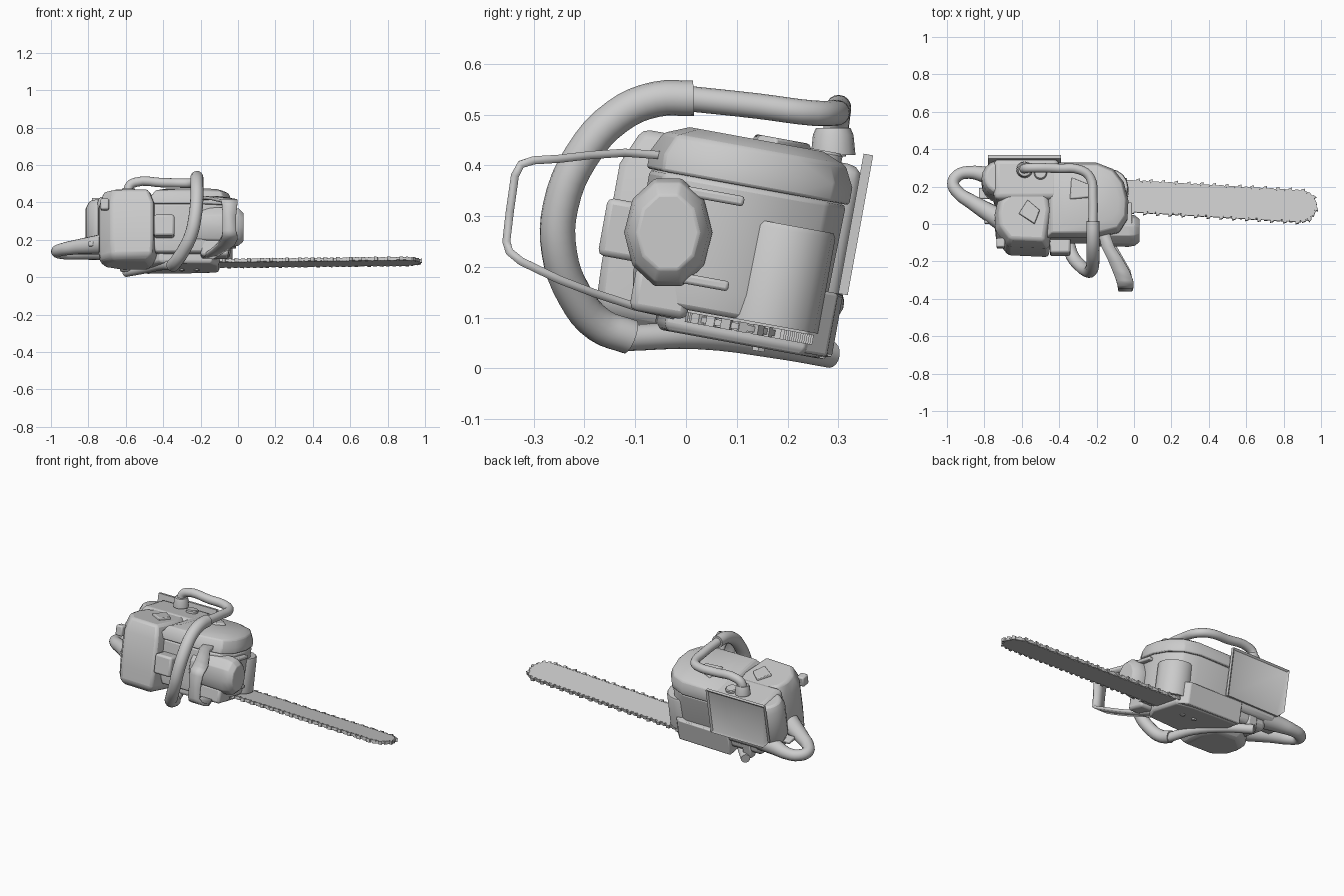
import bpy, bmesh, math
from mathutils import Matrix, Vector

if "Cube" in bpy.data.objects:
    bpy.data.objects.remove(bpy.data.objects["Cube"])

grey = bpy.data.materials.new("plain_grey")
grey.diffuse_color = (0.6, 0.6, 0.6, 1)
grey.use_nodes = True
grey.node_tree.nodes["Principled BSDF"].inputs["Base Color"].default_value = grey.diffuse_color

# The saw lies on its side, rolled slightly about x
PIVOT = Vector((0, 0.1, 0.25))
TILT = Matrix.Translation(PIVOT) @ Matrix.Rotation(-0.18, 4, 'X') @ Matrix.Translation(-PIVOT)


def finish(name, bm, tilt=True, bevel=0, segments=2):
    bmesh.ops.recalc_face_normals(bm, faces=bm.faces)
    if tilt:
        bm.transform(TILT)
    me = bpy.data.meshes.new(name)
    bm.to_mesh(me)
    bm.free()
    me.materials.append(grey)
    ob = bpy.data.objects.new(name, me)
    bpy.context.collection.objects.link(ob)
    if bevel:
        m = ob.modifiers.new("bevel", 'BEVEL')
        m.width, m.segments, m.limit_method = bevel, segments, 'ANGLE'
    return ob


def skin(bm, rings):
    """Join rings of points into a closed solid."""
    rows = [[bm.verts.new(p) for p in r] for r in rings]
    n = len(rows[0])
    for a, b in zip(rows, rows[1:]):
        for i in range(n):
            bm.faces.new((a[i], a[(i + 1) % n], b[(i + 1) % n], b[i]))
    bm.faces.new(rows[0])
    bm.faces.new(rows[-1])


def loft(name, poly, levels, bevel=0, tilt=True):
    """Stack an xy outline at (z, scale) levels."""
    cx = sum(p[0] for p in poly) / len(poly)
    cy = sum(p[1] for p in poly) / len(poly)
    bm = bmesh.new()
    skin(bm, [[(cx + (x - cx) * s, cy + (y - cy) * s, z) for x, y in poly] for z, s in levels])
    return finish(name, bm, tilt, bevel)


def box(name, lo, hi, bevel=0, segments=2):
    bm = bmesh.new()
    lo, hi = Vector(lo), Vector(hi)
    bmesh.ops.create_cube(bm, size=1, matrix=Matrix.Translation((lo + hi) / 2) @ Matrix.Diagonal((*(hi - lo), 1)))
    return finish(name, bm, True, bevel, segments)


def disc(x, y, r, n=16, sy=1):
    return [(x + r * math.cos(2 * math.pi * i / n), y + sy * r * math.sin(2 * math.pi * i / n)) for i in range(n)]


def tube(name, pts, r, tilt=False, radii=None):
    cu = bpy.data.curves.new(name, 'CURVE')
    cu.dimensions, cu.bevel_depth, cu.bevel_resolution = '3D', r, 6
    cu.resolution_u, cu.use_fill_caps = 4, True
    sp = cu.splines.new('BEZIER')
    sp.bezier_points.add(len(pts) - 1)
    for i, p in enumerate(pts):
        bp = sp.bezier_points[i]
        bp.co = TILT @ Vector(p) if tilt else p
        bp.handle_left_type = bp.handle_right_type = 'AUTO'
        bp.radius = radii[i] if radii else 1
    cu.materials.append(grey)
    ob = bpy.data.objects.new(name, cu)
    bpy.context.collection.objects.link(ob)
    return ob


# Guide bar and chain: outline walks along one edge, round the tip and back
X0, X1, YA, YB, BZ = -0.3, 0.89, 0.196, 0.124, 0.086


def bar_outline(r):
    ax = Vector((X1 - X0, YB - YA)).normalized()
    up = Vector((-ax.y, ax.x))
    tip, root = Vector((X1, YB)), Vector((X0, YA))
    pts = [root + up * r]
    for i in range(13):
        t = math.pi / 2 - math.pi * i / 12
        pts.append(tip + (ax * math.cos(t) + up * math.sin(t)) * r)
    return [tuple(p) for p in pts + [root - up * r]]


loft("guide_bar", bar_outline(0.08), [(BZ - 0.009, 1), (BZ + 0.009, 1)])
loft("chain_band", bar_outline(0.086), [(BZ - 0.006, 1), (BZ + 0.006, 1)])
bm = bmesh.new()
edge = [Vector(p) for p in bar_outline(0.086)]
step, due, k = 0.034, 0.01, 0
for a, b in zip(edge, edge[1:]):
    d = b - a
    along = d.normalized()
    out = Vector((-along.y, along.x))
    while due < d.length:
        p = a + along * due
        h = 0.012 if k % 2 else 0.002          # cutters alternate with low links
        prof = [p - along * 0.01 - out * 0.008, p + along * 0.01 - out * 0.008,
                p + along * 0.01 + out * h, p - along * 0.008 + out * h * 0.5]
        skin(bm, [[(q.x, q.y, BZ + z) for q in prof] for z in (-0.01, 0.01)])
        due += step
        k += 1
    due -= d.length
finish("chain_teeth", bm)

# Engine body with domed starter cover
body = [(-0.47, -0.10), (-0.2, -0.10), (-0.08, -0.07), (-0.035, 0.0), (-0.03, 0.1), (-0.055, 0.2),
        (-0.11, 0.27), (-0.2, 0.305), (-0.47, 0.305)]
loft("engine_body", body, [(0.1, 0.9), (0.15, 0.95), (0.36, 0.97)], 0.01)
loft("starter_cover", body, [(0.36, 1), (0.395, 1), (0.435, 0.9), (0.455, 0.66)], 0.006)
loft("starter_vent", [(-0.35, 0.09), (-0.24, 0.1), (-0.2, 0.14), (-0.24, 0.18), (-0.34, 0.22)],
     [(0.44, 1), (0.465, 0.85)], 0.005)
loft("cylinder_lobe", disc(-0.13, 0.19, 0.1), [(0.1, 1), (0.29, 1), (0.3, 0.95)])
for i, z in enumerate((0.15, 0.32)):
    box(f"front_rib_{i}", (-0.16, -0.03, z), (-0.01, 0.1, z + 0.02), 0.006)

# Clutch cover holding the bar root, with its tall rear wall
loft("clutch_cover", [(-0.5, 0.06), (-0.42, -0.03), (-0.14, -0.01), (-0.1, 0.07), (-0.1, 0.27),
                      (-0.2, 0.3), (-0.5, 0.32)], [(0.052, 0.95), (0.065, 1), (0.13, 1)], 0.005)
loft("clutch_wall", [(-0.5, 0.18), (-0.13, 0.18), (-0.11, 0.27), (-0.15, 0.315), (-0.5, 0.325)],
     [(0.058, 1), (0.185, 1)], 0.006)
for i, x in enumerate((-0.3, -0.22)):
    loft(f"bar_nut_{i}", disc(x, 0.18, 0.014, 6), [(0.045, 1), (0.06, 1)])

# Air filter cover
loft("filter_cover", [(-0.745, 0.03), (-0.74, -0.06), (-0.675, -0.145), (-0.455, -0.155), (-0.425, 0.05),
                      (-0.45, 0.18), (-0.62, 0.2), (-0.73, 0.1)],
     [(0.045, 0.8), (0.075, 0.98), (0.16, 1), (0.36, 1), (0.435, 0.82)], 0.015)
loft("filter_top_panel", [(-0.62, 0.02), (-0.53, -0.04), (-0.5, 0.04), (-0.57, 0.1)],
     [(0.42, 1), (0.448, 0.9)], 0.004)
box("filter_clip", (-0.735, -0.15, 0.32), (-0.69, -0.1, 0.38), 0.008)
box("choke_housing", (-0.45, -0.165, 0.175), (-0.34, -0.08, 0.29), 0.012)

# Fuel tank, rear lobe and base plate
box("fuel_tank", (-0.75, 0.1, 0.14), (-0.4, 0.32, 0.44), 0.03, 3)
loft("rear_lobe", disc(-0.715, 0.22, 0.1, 18), [(0.17, 0.8), (0.21, 1), (0.39, 1), (0.43, 0.8)], 0.01)
bm = bmesh.new()
skin(bm, [[(x, y, z) for x, z in ((-0.78, 0.225), (-0.74, 0.185), (-0.39, 0.185), (-0.39, 0.465), (-0.78, 0.465))]
          for y in (0.315, 0.334)])
bmesh.ops.recalc_face_normals(bm, faces=bm.faces)
back = max(bm.faces, key=lambda f: f.normal.y)
bmesh.ops.inset_region(bm, faces=[back], thickness=0.015, depth=-0.008)
finish("base_plate", bm)
box("lower_tank", (-0.7, 0.08, 0.09), (-0.46, 0.3, 0.2), 0.03, 3)
loft("fuel_cap", disc(-0.5, 0.24, 0.035), [(0.43, 1), (0.452, 1), (0.457, 0.85)])

# Faceted exhaust cover facing +x
bm = bmesh.new()
skin(bm, [[(x, -0.035 + p[0] * s, 0.268 + p[1] * s) for p in disc(0, 0, 0.087, 10, 1.28)]
          for x, s in ((-0.25, 0.95), (-0.03, 1), (0.005, 0.93), (0.03, 0.7))])
finish("exhaust_cover", bm, False, 0.004)
box("exhaust_foot", (-0.2, -0.085, 0.08), (-0.05, 0.03, 0.17), 0.015)

# Rear handle with trigger
tube("rear_handle", [(-0.7, 0.03, 0.165), (-0.79, 0.085, 0.165), (-0.87, 0.135, 0.165), (-0.94, 0.185, 0.162),
                     (-0.967, 0.235, 0.16), (-0.94, 0.28, 0.16), (-0.88, 0.295, 0.162), (-0.79, 0.28, 0.168),
                     (-0.68, 0.26, 0.17)], 0.034, True, [1.7, 1.4, 1.15, 1, 0.95, 0.95, 1, 1.3, 1.6])
box("throttle_lock", (-0.8, 0.015, 0.15), (-0.72, 0.06, 0.18), 0.008)
box("trigger", (-0.83, 0.15, 0.155), (-0.77, 0.21, 0.175), 0.006)

# Wrap-around front handle: thick grip plus two thin ends
tube("front_handle_grip", [(-0.22, 0.015, 0.532), (-0.22, -0.06, 0.53), (-0.22, -0.135, 0.497), (-0.22, -0.205, 0.42),
                           (-0.23, -0.247, 0.32), (-0.25, -0.25, 0.23), (-0.29, -0.22, 0.145),
                           (-0.33, -0.17, 0.085), (-0.35, -0.11, 0.062)], 0.035)
tube("front_handle_upper", [(-0.22, 0, 0.532), (-0.22, 0.14, 0.517), (-0.235, 0.25, 0.503), (-0.29, 0.29, 0.503),
                            (-0.4, 0.297, 0.505), (-0.55, 0.3, 0.507), (-0.582, 0.297, 0.485),
                            (-0.585, 0.29, 0.42)], 0.025)
tube("front_handle_lower", [(-0.345, -0.12, 0.06), (-0.4, 0.02, 0.064), (-0.5, 0.18, 0.045), (-0.6, 0.285, 0.027)], 0.026)
loft("handle_socket", disc(-0.585, 0.29, 0.04), [(0.42, 1.1), (0.46, 1), (0.474, 0.85)], tilt=False)
box("handle_mount", (-0.63, 0.26, 0.06), (-0.57, 0.305, 0.15), 0.01)

# Hand guard: a flat band bent into a loop (x, y, z, half width along its centre)
guard = [(-0.17, 0.03, 0.408, 0.03), (-0.16, -0.05, 0.42, 0.03), (-0.14, -0.12, 0.425, 0.035),
         (-0.1, -0.19, 0.42, 0.04), (-0.07, -0.25, 0.413, 0.045), (-0.05, -0.3, 0.41, 0.045),
         (-0.045, -0.325, 0.402, 0.043), (-0.045, -0.337, 0.38, 0.04), (-0.047, -0.347, 0.31, 0.035),
         (-0.047, -0.354, 0.25, 0.035), (-0.045, -0.348, 0.23, 0.04), (-0.045, -0.325, 0.211, 0.043),
         (-0.065, -0.25, 0.175, 0.045), (-0.1, -0.18, 0.148, 0.04), (-0.14, -0.1, 0.122, 0.035),
         (-0.17, 0.0, 0.1, 0.03)]
bm = bmesh.new()
rows = [(bm.verts.new((x - w, y, z)), bm.verts.new((x + w, y, z))) for x, y, z, w in guard]
for a, b in zip(rows, rows[1:]):
    bm.faces.new((a[0], a[1], b[1], b[0]))
band = finish("hand_guard", bm, False)
m = band.modifiers.new("thickness", 'SOLIDIFY')
m.thickness, m.offset = 0.016, 0

# Turn tubes into meshes and smooth everything except sharp edges
bpy.ops.object.select_all(action='DESELECT')
for ob in bpy.data.objects:
    if ob.type == 'CURVE':
        ob.select_set(True)
        bpy.context.view_layer.objects.active = ob
bpy.ops.object.convert(target='MESH')
bpy.ops.object.select_all(action='SELECT')
bpy.ops.object.shade_smooth_by_angle(angle=math.radians(35))
